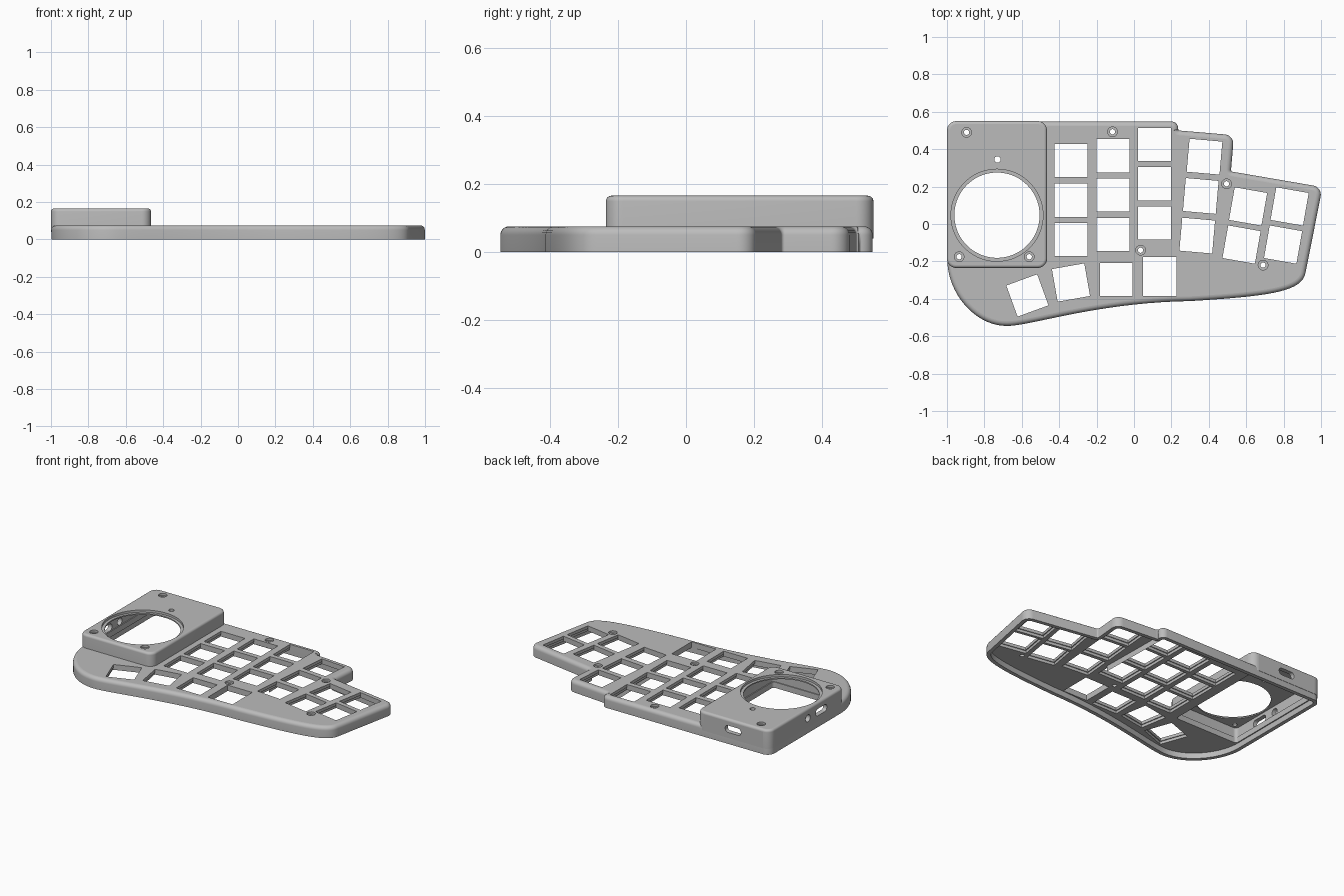
import bpy, bmesh, math
from mathutils import Vector
from mathutils.geometry import tessellate_polygon

cube = bpy.data.objects.get("Cube")
if cube:
    bpy.data.objects.remove(cube, do_unlink=True)

grey = bpy.data.materials.new("case_grey")
grey.use_nodes = True
grey.diffuse_color = (0.5, 0.5, 0.5, 1)
grey.node_tree.nodes["Principled BSDF"].inputs["Base Color"].default_value = (0.5, 0.5, 0.5, 1)


# Flat clockwise outlines
def bezier(a, b, c, d, n):
    a, b, c, d = Vector(a), Vector(b), Vector(c), Vector(d)
    steps = [i / (n - 1) for i in range(n)]
    return [a * (1 - t) ** 3 + b * (3 * t * (1 - t) ** 2) + c * (3 * t * t * (1 - t)) + d * t ** 3
            for t in steps]


def fillet(a, p, b, r):
    """Rounded corner at p between the neighbours a and b."""
    a, p, b = Vector(a), Vector(p), Vector(b)
    da, db = (a - p).normalized(), (b - p).normalized()
    t = r / math.tan(da.angle(db) / 2)
    s, e = p + da * t, p + db * t
    return bezier(s, s.lerp(p, 0.552), e.lerp(p, 0.552), e, 9)


def rect(x, y, w, h, r=0, turn=0):
    u = Vector((math.cos(math.radians(turn)), math.sin(math.radians(turn))))
    v = Vector((-u.y, u.x))
    c = [Vector((x, y)) + u * (sx * w / 2) + v * (sy * h / 2)
         for sx, sy in ((-1, 1), (1, 1), (1, -1), (-1, -1))]
    if r:
        c = [q for i in range(4) for q in fillet(c[i - 1], c[i], c[(i + 1) % 4], r)]
    return c


def circle(x, y, r, n=24):
    return [Vector((x + r * math.cos(2 * math.pi * i / n), y - r * math.sin(2 * math.pi * i / n)))
            for i in range(n)]


def inset(points, d):
    """Move an outline inwards by d."""
    out = []
    for i, p in enumerate(points):
        e1 = (p - points[i - 1]).normalized()
        e2 = (points[(i + 1) % len(points)] - p).normalized()
        n1, n2 = Vector((e1.y, -e1.x)), Vector((e2.y, -e2.x))
        out.append(p + (n1 + n2) * d / (1 + n1.dot(n2)))
    return out


# Surfaces made from outlines
def level(points, z):
    return [(p.x, p.y, z) for p in points]


def band(bm, low, high, skip=()):
    """Wall between two matching loops; swap them for the wall of a hole."""
    a, b = [[bm.verts.new(p) for p in loop] for loop in (low, high)]
    for i in range(len(a)):
        if i not in skip:
            bm.faces.new((a[i], a[i - 1], b[i - 1], b[i])).smooth = len(a) > 4


def region(bm, loops, place, positive):
    """Flat face bounded by the first loop, with the other loops as holes."""
    pts = [p for loop in loops for p in loop]
    verts = [bm.verts.new(place(p)) for p in pts]
    for tri in tessellate_polygon([[p.to_3d() for p in loop] for loop in loops]):
        i, j, k = tri
        ccw = (pts[j] - pts[i]).cross(pts[k] - pts[i]) > 0
        bm.faces.new([verts[n] for n in (tri if ccw == positive else tri[::-1])])


def flat(bm, loops, z, up):
    region(bm, loops, lambda p: (p.x, p.y, z), up)


def through(bm, loop, top, bottom):
    band(bm, level(loop, top), level(loop, bottom))


def stepped(bm, upper, top, mid, lower, bottom, wide_top):
    """Hole that changes size at height mid."""
    through(bm, upper, top, mid)
    flat(bm, [upper, lower] if wide_top else [lower, upper], mid, wide_top)
    through(bm, lower, mid, bottom)


def rounded_rim(bm, points, top, soft):
    """Quarter-round top edge."""
    rings = []
    for k in range(7):
        a = math.radians(15 * k)
        rings.append(level(inset(points, soft * (1 - math.cos(a))), top - soft + soft * math.sin(a)))
    for low, high in zip(rings, rings[1:]):
        band(bm, low, high)


def finish(bm, name):
    bmesh.ops.remove_doubles(bm, verts=bm.verts[:], dist=1e-5)
    bm.normal_update()
    mesh = bpy.data.meshes.new(name)
    bm.to_mesh(mesh)
    bm.free()
    mesh.materials.append(grey)
    bpy.context.scene.collection.objects.link(bpy.data.objects.new(name, mesh))


# Case outline: stepped rounded corners, then a sweeping front edge
corners = [((-0.998, 0.548), 0.05), ((0.24, 0.548), 0.038), ((0.236, 0.5), 0.007),
           ((0.535, 0.475), 0.05), ((0.518, 0.281), 0.01), ((1.008, 0.197), 0.05)]
path = [(-0.998, -0.19)] + [c[0] for c in corners] + [(0.917, -0.26)]
sweeps = [((0.917, -0.26), (0.9, -0.36), (0.74, -0.385), (0.3, -0.412)),
          ((0.3, -0.412), (-0.2, -0.42), (-0.55, -0.545), (-0.68, -0.545)),
          ((-0.68, -0.545), (-0.85, -0.545), (-0.998, -0.37), (-0.998, -0.19))]
outline = []
for i, (p, r) in enumerate(corners):
    outline += fillet(path[i], p, path[i + 2], r)
for s in sweeps:
    outline += bezier(*s, 20)
outline = [p for i, p in enumerate(outline) if (p - outline[i - 1]).length > 1e-4]
shell = rect(-0.7325, 0.1575, 0.535, 0.785, 0.05)

# Key positions and turns
keys = [(-0.337, y, 0) for y in (0.34, 0.127, -0.083)]
keys += [(-0.113, y, 0) for y in (0.365, 0.155, -0.056)]
keys += [(0.11, y, 0) for y in (0.425, 0.215, 0.005)]
keys += [(0.377, 0.36, -5), (0.357, 0.15, -5), (0.338, -0.062, -5)]
for x in (0.575, 0.797):
    keys += [(x + 0.035, 0.094, -10), (x, -0.11, -10)]
keys += [(-0.57, -0.382, 20), (-0.337, -0.313, 10), (-0.095, -0.297, 0)]

# Key tray: deck, hollow underside, stepped key and screw holes
TOP, UNDER = 0.075, 0.037
tray = bmesh.new()
inner = inset(outline, 0.025)
band(tray, level(outline, 0), level(outline, TOP - 0.025))
rounded_rim(tray, outline, TOP, 0.025)
flat(tray, [outline, inner], 0, False)
through(tray, inner, UNDER, 0)
top_holes = [rect(0.138, -0.28, 0.18, 0.208), inset(shell, 0.034)]
for loop in top_holes:
    through(tray, loop, TOP, UNDER)
under_holes = list(top_holes)
for x, y, turn in keys:
    opening = rect(x, y, 0.176, 0.177, 0, turn)
    pocket = rect(x, y, 0.188, 0.188, 0, turn)
    stepped(tray, opening, TOP, 0.055, pocket, UNDER, False)
    top_holes.append(opening)
    under_holes.append(pocket)
for x, y in ((-0.115, 0.493), (0.495, 0.215), (0.035, -0.14), (0.69, -0.22)):
    seat, bore = circle(x, y, 0.026), circle(x, y, 0.014)
    stepped(tray, seat, TOP, 0.061, bore, UNDER, True)
    top_holes.append(seat)
    under_holes.append(bore)
flat(tray, [inner] + top_holes, TOP, True)
flat(tray, [inner] + under_holes, UNDER, False)
finish(tray, "key_tray")

# Raised housing: the back and side panels are left out for the ports
BASE, ROOF, CEILING = 0.04, 0.165, 0.142
housing = bmesh.new()
hollow = inset(shell, 0.028)
panels = (0, 9)
band(housing, level(shell, BASE), level(shell, ROOF - 0.016), panels)
rounded_rim(housing, shell, ROOF, 0.016)
band(housing, level(hollow, CEILING), level(hollow, BASE), panels)
flat(housing, [shell, hollow], BASE, False)

# Round opening with a seat, indicator hole and screw holes
dial = (-0.7325, 0.047)
seat, bore = circle(*dial, 0.246, 72), circle(*dial, 0.228, 72)
light = circle(-0.73, 0.345, 0.017)
stepped(housing, seat, ROOF, 0.15, bore, CEILING, True)
through(housing, light, ROOF, CEILING)
top_holes, under_holes = [seat, light], [bore, light]
for x, y in ((-0.895, 0.49), (-0.935, -0.175), (-0.56, -0.175)):
    seat, bore = circle(x, y, 0.026), circle(x, y, 0.014)
    stepped(housing, seat, ROOF, 0.151, bore, CEILING, True)
    top_holes.append(seat)
    under_holes.append(bore)
flat(housing, [inset(shell, 0.016)] + top_holes, ROOF, True)
flat(housing, [hollow] + under_holes, CEILING, False)


def on_back(edge):
    return lambda p: (p.x, edge[0].y, p.y)


def on_side(edge):
    return lambda p: (edge[0].x, p.x, p.y)


# Back panel with a slot, side panel with a slot and a round jack
ports = [(9, 0, on_back, [rect(-0.73, 0.1, 0.115, 0.046, 0.021)]),
         (0, 1, on_side, [rect(0.01, 0.1, 0.115, 0.046, 0.021), circle(0.15, 0.1, 0.024)])]
for i, axis, placer, holes in ports:
    sides = []
    for loop, height, positive in ((shell, ROOF - 0.016, False), (hollow, CEILING, True)):
        edge = loop[i - 1], loop[i]
        lo, hi = sorted(p[axis] for p in edge)
        frame = rect((lo + hi) / 2, (BASE + height) / 2, hi - lo, height - BASE)
        place = placer(edge)
        region(housing, [frame] + holes, place, positive)
        sides.append(place)
    for hole in holes:
        band(housing, [sides[1](p) for p in hole], [sides[0](p) for p in hole])
finish(housing, "raised_housing")
